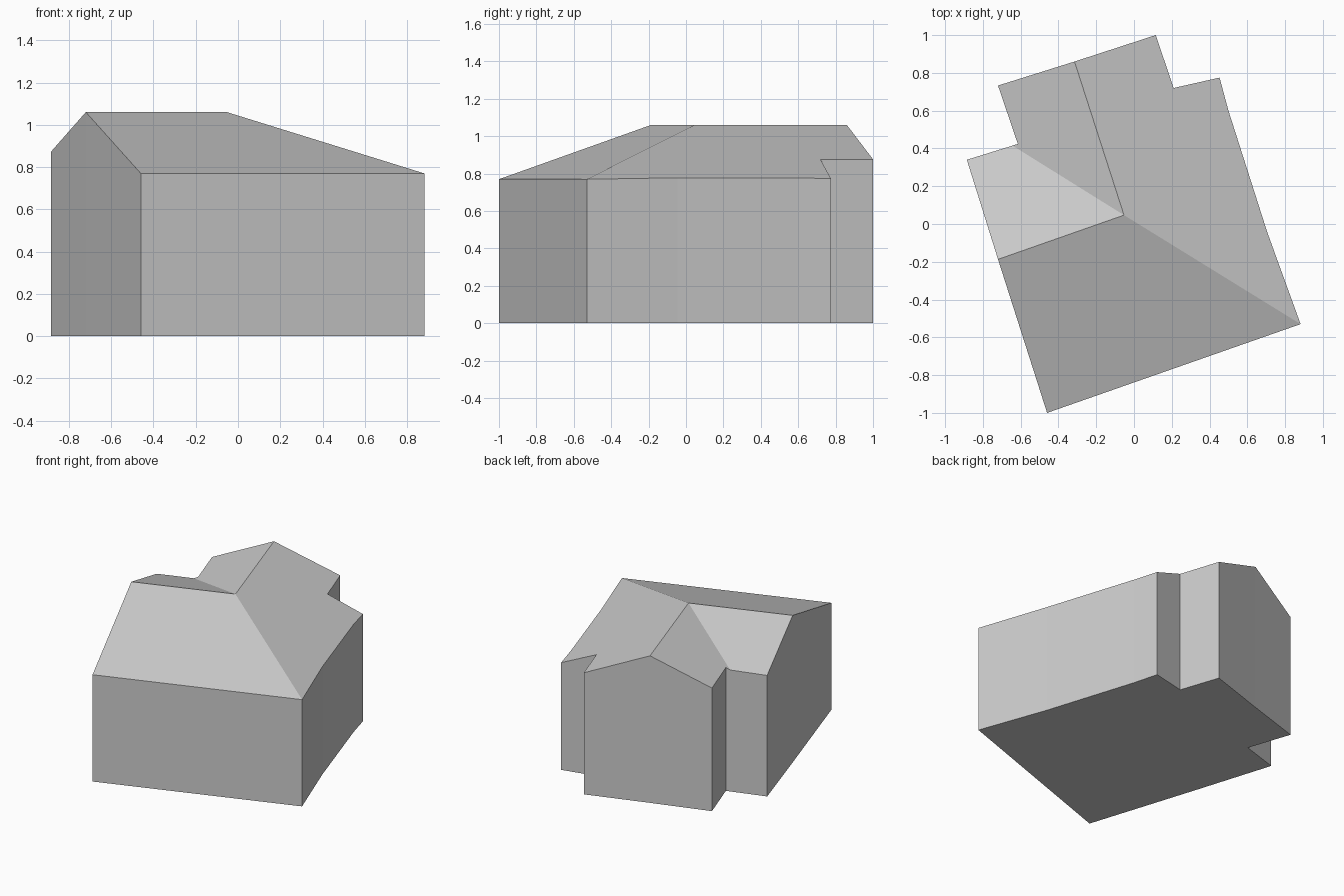
import bpy
import bmesh
from mathutils import Vector

cube = bpy.data.objects.get("Cube")
if cube:
    bpy.data.objects.remove(cube, do_unlink=True)

EAVE, RIDGE = 0.77, 1.06

# Footprint, counter-clockwise from the front right corner
plan = {
    "front_right": (-0.46, -1.0), "front_left": (0.882, -0.53),
    "side_a": (0.706, -0.045), "side_b": (0.50, 0.60),
    "back_left": (0.453, 0.775), "left_notch": (0.21, 0.72),
    "wing_left": (0.115, 1.0), "wing_gable": (-0.315, 0.86),
    "wing_right": (-0.72, 0.733), "right_notch": (-0.615, 0.424),
    "valley": (-0.643, 0.415), "back_right": (-0.885, 0.34),
    "side_gable": (-0.72, -0.187),
}
plan = {name: Vector(p) for name, p in plan.items()}
peak = Vector((-0.053, 0.047))

# Each ridge runs from the peak to a gable; the roof falls away on both sides
wing_dir = (plan["wing_gable"] - peak).normalized()
main_dir = (plan["side_gable"] - peak).normalized()


def distance(point, direction):
    d = point - peak
    return abs(direction.x * d.y - direction.y * d.x)


def slope_height(point, direction, eave_corner):
    fall = (RIDGE - EAVE) / distance(plan[eave_corner], direction)
    return RIDGE - fall * distance(point, direction)


main_side = {"front_right", "front_left", "valley", "back_right", "side_gable"}
top = {}
for name, p in plan.items():
    if name in main_side:
        z = slope_height(p, main_dir, "front_right")
    else:
        z = slope_height(p, wing_dir, "front_left")
    top[name] = p.to_3d() + Vector((0, 0, z))
top["peak"] = Vector((peak.x, peak.y, RIDGE))

grey = bpy.data.materials.new("grey")
grey.use_nodes = True
colour = (0.6, 0.6, 0.6, 1)
grey.diffuse_color = colour
grey.node_tree.nodes["Principled BSDF"].inputs["Base Color"].default_value = colour


def make_part(name, polygons):
    bm = bmesh.new()
    for polygon in polygons:
        bm.faces.new([bm.verts.new(p) for p in polygon])
    bmesh.ops.remove_doubles(bm, verts=bm.verts, dist=0.0001)
    mesh = bpy.data.meshes.new(name)
    bm.to_mesh(mesh)
    bm.free()
    mesh.materials.append(grey)
    bpy.context.collection.objects.link(bpy.data.objects.new(name, mesh))


# Walls follow the footprint up to the roof edge
names = list(plan)
make_part("walls", [
    (plan[a].to_3d(), plan[b].to_3d(), top[b], top[a])
    for a, b in zip(names, names[1:] + names[:1])])

# Floor faces down
make_part("floor", [[plan[n].to_3d() for n in reversed(names)]])


# Four roof slopes, each a run of roof edge closed at the peak
def slope(first, last):
    run = names[names.index(first):names.index(last) + 1]
    return [top[n] for n in run + ["peak"]]


front_slope = [top[n] for n in ("front_right", "front_left", "peak", "side_gable")]
make_part("roof", [
    front_slope,
    slope("front_left", "wing_gable"),
    slope("wing_gable", "valley"),
    slope("valley", "side_gable")])
